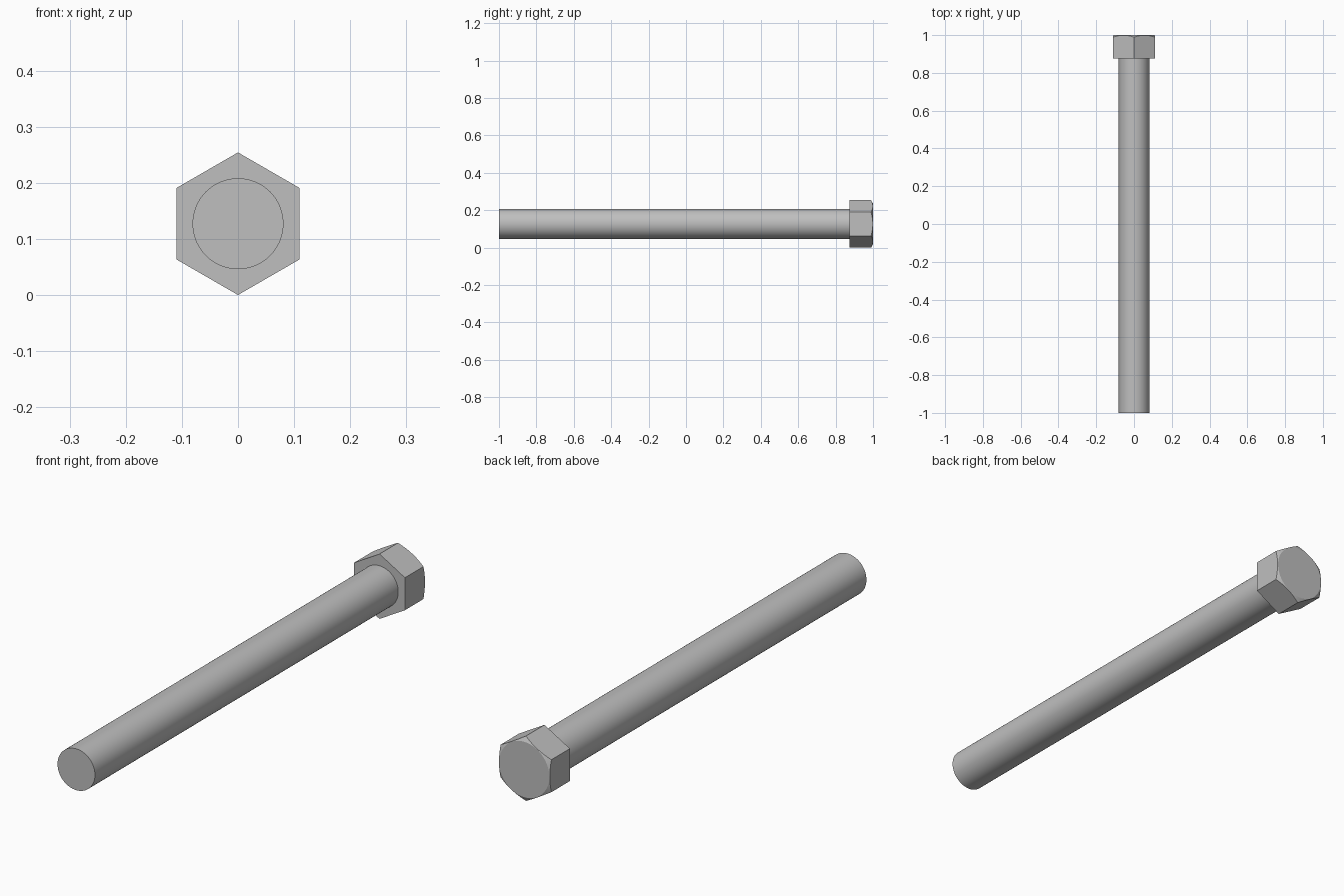
import bpy, bmesh
from math import radians, cos, sin, tan, pi
from mathutils import Matrix

cube = bpy.data.objects.get("Cube")
if cube:
    bpy.data.objects.remove(cube, do_unlink=True)

FLAT = 0.11                      # half width across the flats
CORNER = FLAT / cos(pi / 6)      # half width across the corners
SHAFT_R = 0.081
HEAD_Y, END_Y = 0.875, 1.0
CAP_R = FLAT * 0.985
STEPS = 12                       # samples along each hex side

steel = bpy.data.materials.new("steel grey")
steel.use_nodes = True
steel.diffuse_color = (0.52, 0.52, 0.52, 1)
steel.node_tree.nodes["Principled BSDF"].inputs["Base Color"].default_value = (0.52, 0.52, 0.52, 1)


def finish(name, bm):
    bmesh.ops.recalc_face_normals(bm, faces=bm.faces)
    mesh = bpy.data.meshes.new(name)
    bm.to_mesh(mesh)
    bm.free()
    mesh.materials.append(steel)
    obj = bpy.data.objects.new(name, mesh)
    bpy.context.collection.objects.link(obj)
    bpy.ops.object.select_all(action='DESELECT')
    obj.select_set(True)
    bpy.context.view_layer.objects.active = obj
    bpy.ops.object.shade_smooth_by_angle(angle=radians(20))
    return obj


# Shaft: plain cylinder along y, seated slightly inside the head
bm = bmesh.new()
tip, root = -1.0, HEAD_Y + 0.02
place = Matrix.Translation((0, (tip + root) / 2, CORNER)) @ Matrix.Rotation(pi / 2, 4, 'X')
bmesh.ops.create_cone(bm, cap_ends=True, segments=72, radius1=SHAFT_R, radius2=SHAFT_R,
                      depth=root - tip, matrix=place)
finish("bolt_shaft", bm)

# Head: hexagonal prism whose outer end is trimmed by a 30 degree cone
bm = bmesh.new()


def point(angle, radius, y):
    return bm.verts.new((radius * sin(angle), y, CORNER + radius * cos(angle)))


rim, cap, base = [], [], []
for i in range(6 * STEPS):
    a = 2 * pi * i / (6 * STEPS)
    r = FLAT / cos(a % (pi / 3) - pi / 6)
    rim.append(point(a, r, END_Y - (r - CAP_R) * tan(pi / 6)))
    cap.append(point(a, CAP_R, END_Y))
    if i % STEPS == 0:
        base.append(point(a, r, HEAD_Y))
bm.faces.new(base)
bm.faces.new(cap)
n = len(rim)
for i in range(n):
    j = (i + 1) % n
    bm.faces.new((rim[i], rim[j], cap[j], cap[i]))
for s in range(6):
    top = [rim[(s * STEPS + k) % n] for k in range(STEPS + 1)]
    bm.faces.new([base[(s + 1) % 6], base[s]] + top)
finish("hex_head", bm)
